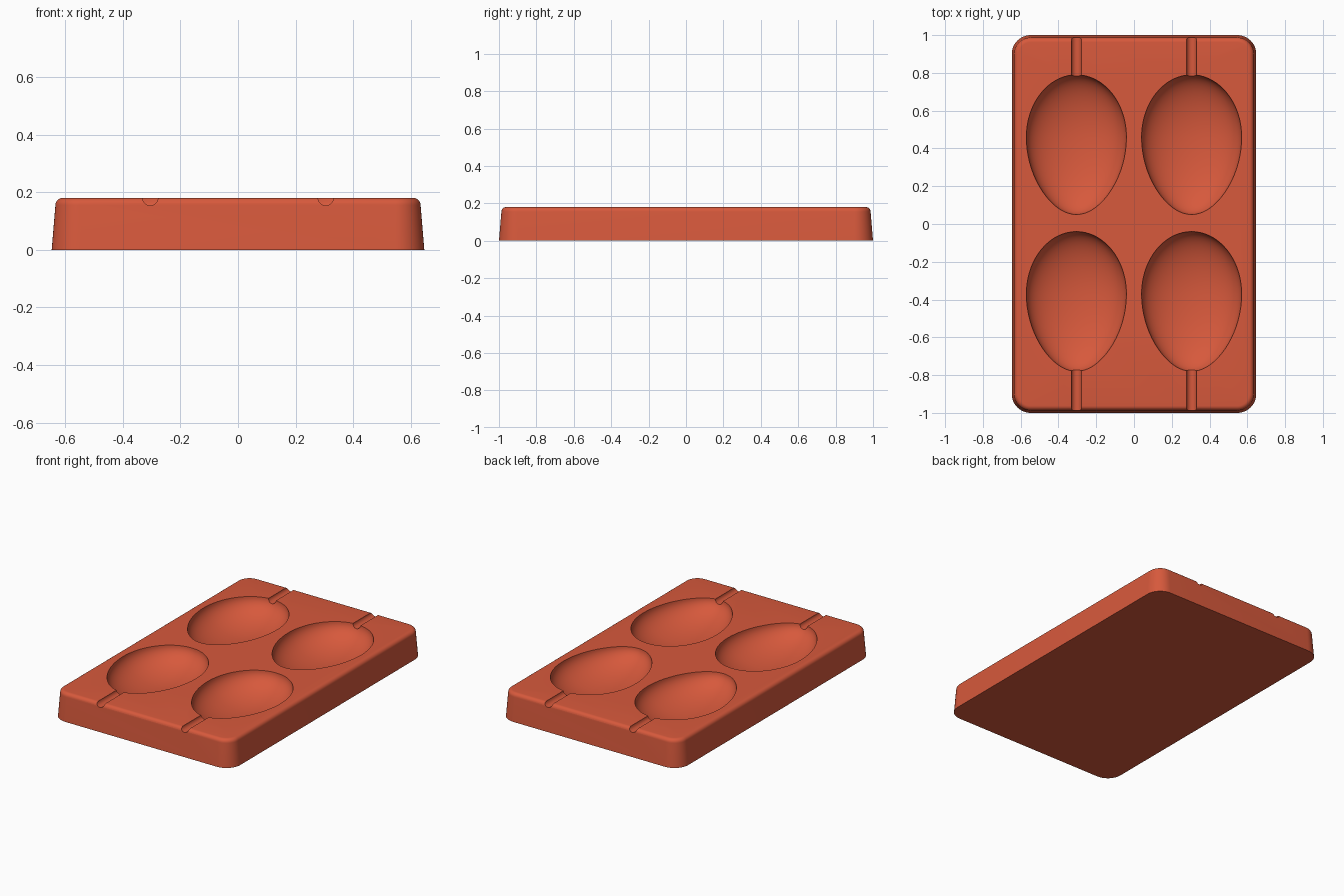
import bpy
import bmesh
from math import sin, cos, pi, radians
from mathutils import Matrix

cube = bpy.data.objects.get("Cube")
if cube:
    bpy.data.objects.remove(cube)

HEIGHT = 0.18

red = bpy.data.materials.new("terracotta red")
red.use_nodes = True
colour = (0.68, 0.10, 0.045, 1)
red.diffuse_color = colour
red.node_tree.nodes["Principled BSDF"].inputs["Base Color"].default_value = colour


def make_object(name, bm):
    bmesh.ops.recalc_face_normals(bm, faces=bm.faces)
    mesh = bpy.data.meshes.new(name)
    bm.to_mesh(mesh)
    bm.free()
    mesh.materials.append(red)
    obj = bpy.data.objects.new(name, mesh)
    bpy.context.collection.objects.link(obj)
    return obj


def rounded_ring(bm, inset, z, radius=0.1, steps=12):
    """One rounded-rectangle loop of the tray outline."""
    ring = []
    for corner, (sx, sy) in enumerate([(1, 1), (-1, 1), (-1, -1), (1, -1)]):
        for i in range(steps + 1):
            a = (corner + i / steps) * pi / 2
            r = radius - inset
            ring.append(bm.verts.new((sx * (0.647 - radius) + r * cos(a),
                                      sy * (1 - radius) + r * sin(a), z)))
    return ring


# Tray body: drafted sides and a rounded top edge
fillet, draft = 0.025, 0.013
profile = [(0, 0)]
for i in range(7):
    a = i / 6 * pi / 2
    profile.append((draft + fillet * (1 - cos(a)), HEIGHT - fillet * (1 - sin(a))))
bm = bmesh.new()
rings = [rounded_ring(bm, inset, z) for inset, z in profile]
for low, high in zip(rings, rings[1:]):
    for i in range(len(low)):
        j = (i + 1) % len(low)
        bm.faces.new((low[i], low[j], high[j], high[i]))
bm.faces.new(rings[0][::-1])
bm.faces.new(rings[-1])
tray = make_object("mould_tray", bm)


def egg_cutter(x, y):
    """Egg with its blunt end toward the back."""
    bm = bmesh.new()
    bmesh.ops.create_uvsphere(bm, u_segments=72, v_segments=36, radius=1)
    for v in bm.verts:
        nx, ny, nz = v.co
        taper = 1 - 0.1 * ny * ny if ny < 0 else 1
        v.co = (x + 0.265 * nx * taper,
                y + ny * (0.33 if ny > 0 else 0.41),
                HEIGHT + 0.001 + 0.14 * nz)
    return make_object("egg_cutter", bm)


def groove_cutter(x, side):
    """Rod that cuts the stick channel from a cavity out to the tray end."""
    bm = bmesh.new()
    bmesh.ops.create_cone(bm, cap_ends=True, segments=32, radius1=0.027,
                          radius2=0.027, depth=0.35,
                          matrix=Matrix.Translation((x, side * 0.935, HEIGHT + 0.001))
                          @ Matrix.Rotation(pi / 2, 4, 'X'))
    return make_object("groove_cutter", bm)


# Four egg cavities, each with a stick channel
cutters = []
for x in (-0.305, 0.305):
    for side, y in ((1, 0.46), (-1, -0.37)):
        cutters += [egg_cutter(x, y), groove_cutter(x, side)]

bpy.context.view_layer.objects.active = tray
for cutter in cutters:
    cutter.hide_render = True
    mod = tray.modifiers.new("cut", 'BOOLEAN')
    mod.operation = 'DIFFERENCE'
    mod.solver = 'EXACT'
    mod.object = cutter
    bpy.ops.object.modifier_apply(modifier=mod.name)
    bpy.data.objects.remove(cutter)

# Smooth surfaces with crisp cavity rims
bpy.ops.object.select_all(action='DESELECT')
tray.select_set(True)
bpy.ops.object.shade_smooth_by_angle(angle=radians(30))
